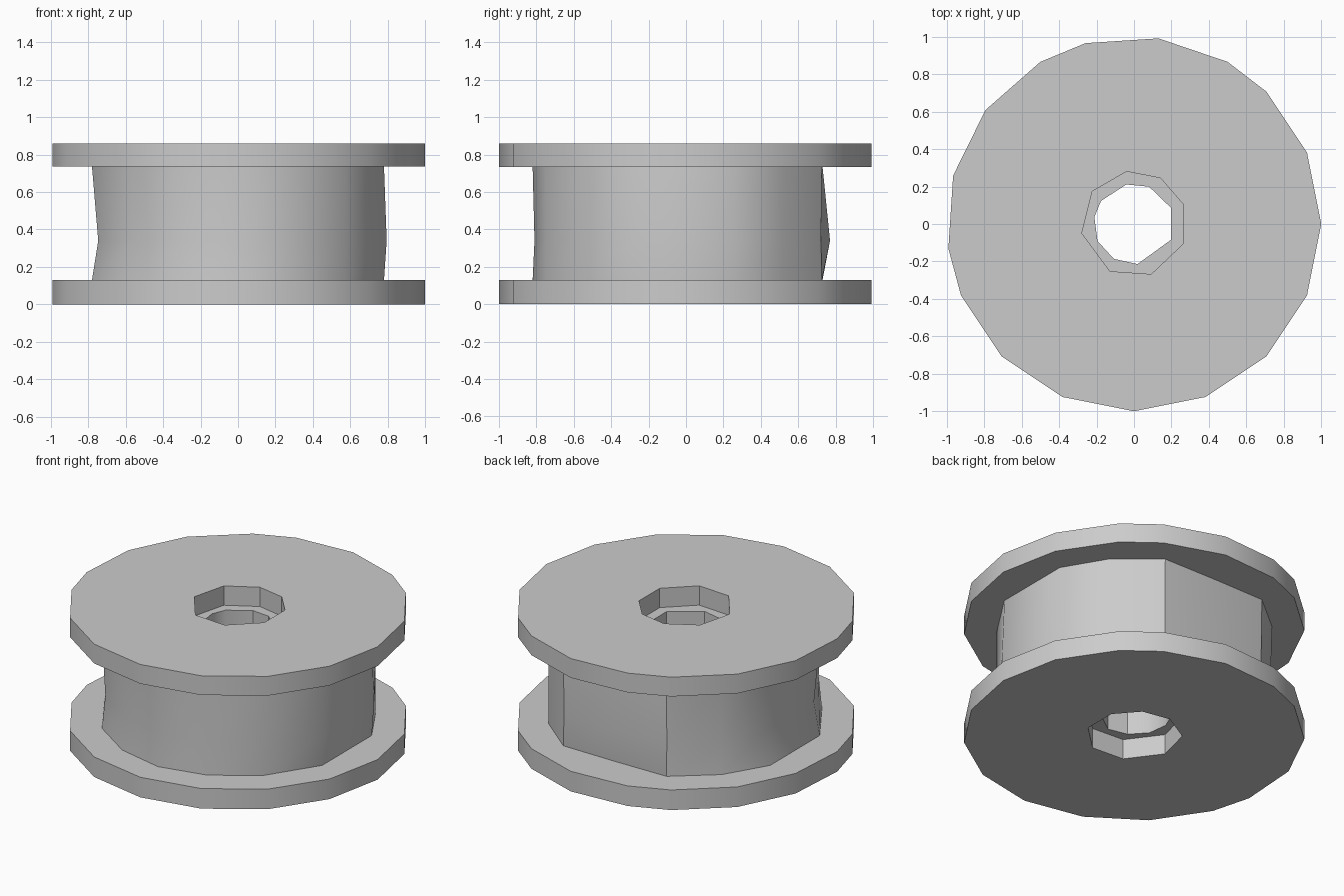
import bpy, bmesh
from math import cos, sin, radians

if "Cube" in bpy.data.objects:
    bpy.data.objects.remove(bpy.data.objects["Cube"])


def hollow_part(name, outer, inner):
    """Closed ring-shaped solid; outer/inner are lists of (z, angles, radii)."""
    bm = bmesh.new()

    def wall(rings):
        loops = []
        for z, angles, radii in rings:
            if not isinstance(radii, (list, tuple)):
                radii = [radii] * len(angles)
            loops.append([bm.verts.new((r * cos(radians(a)), r * sin(radians(a)), z))
                          for a, r in zip(angles, radii)])
        for lo, hi in zip(loops, loops[1:]):
            n = len(lo)
            for i in range(n):
                j = (i + 1) % n
                bm.faces.new((lo[i], lo[j], hi[j], hi[i]))
        return loops[0], loops[-1]

    walls = [wall(outer), wall(inner)]
    # flat annular end faces
    for end in (0, 1):
        edges = []
        for w in walls:
            loop = w[end]
            edges += [bm.edges.get((loop[i], loop[i - 1])) for i in range(len(loop))]
        bmesh.ops.triangle_fill(bm, edges=edges, use_beauty=True)
    bmesh.ops.recalc_face_normals(bm, faces=bm.faces)
    flat = [e for e in bm.edges if len(e.link_faces) == 2 and e.calc_face_angle(0) < 0.001]
    bmesh.ops.beautify_fill(bm, faces=[f for f in bm.faces if len(f.verts) == 3], edges=flat)
    mesh = bpy.data.meshes.new(name)
    bm.to_mesh(mesh)
    bm.free()
    obj = bpy.data.objects.new(name, mesh)
    bpy.context.collection.objects.link(obj)
    bpy.ops.object.select_all(action='DESELECT')
    obj.select_set(True)
    bpy.context.view_layer.objects.active = obj
    bpy.ops.object.shade_smooth_by_angle(angle=radians(35))
    return obj


# uneven low-poly outlines
rim = [0, 22.5, 45, 60, 82.5, 105, 120, 142.5, 165, 187.5, 202.5,
       225, 247.5, 270, 292.5, 315, 337.5]
socket = [22, 60, 98, 142, 190, 243, 289, 338]
bore = [24, 68, 101, 145, 170, 205, 240, 275, 337]
core = [18, 40, 63, 90, 117, 140, 162, 198, 225, 248, 270, 292, 315, 342]
core_r = [0.82, 0.81, 0.815, 0.73, 0.815, 0.81, 0.82, 0.82, 0.81, 0.81, 0.82, 0.81, 0.81, 0.82]
mid_r = [0.835, 0.81, 0.81, 0.77, 0.81, 0.80, 0.785, 0.785, 0.79, 0.80, 0.81, 0.81, 0.81, 0.835]

# end flanges with wide sockets
for name, z0, z1 in (("lower_flange", 0.0, 0.13), ("upper_flange", 0.735, 0.86)):
    hollow_part(name, [(z0, rim, 1.0), (z1, rim, 1.0)],
                [(z0, socket, 0.283), (z1, socket, 0.283)])

# central drum with narrower bore
hollow_part("drum", [(0.13, core, core_r), (0.34, core, mid_r), (0.735, core, core_r)],
            [(0.13, bore, 0.215), (0.735, bore, 0.215)])
